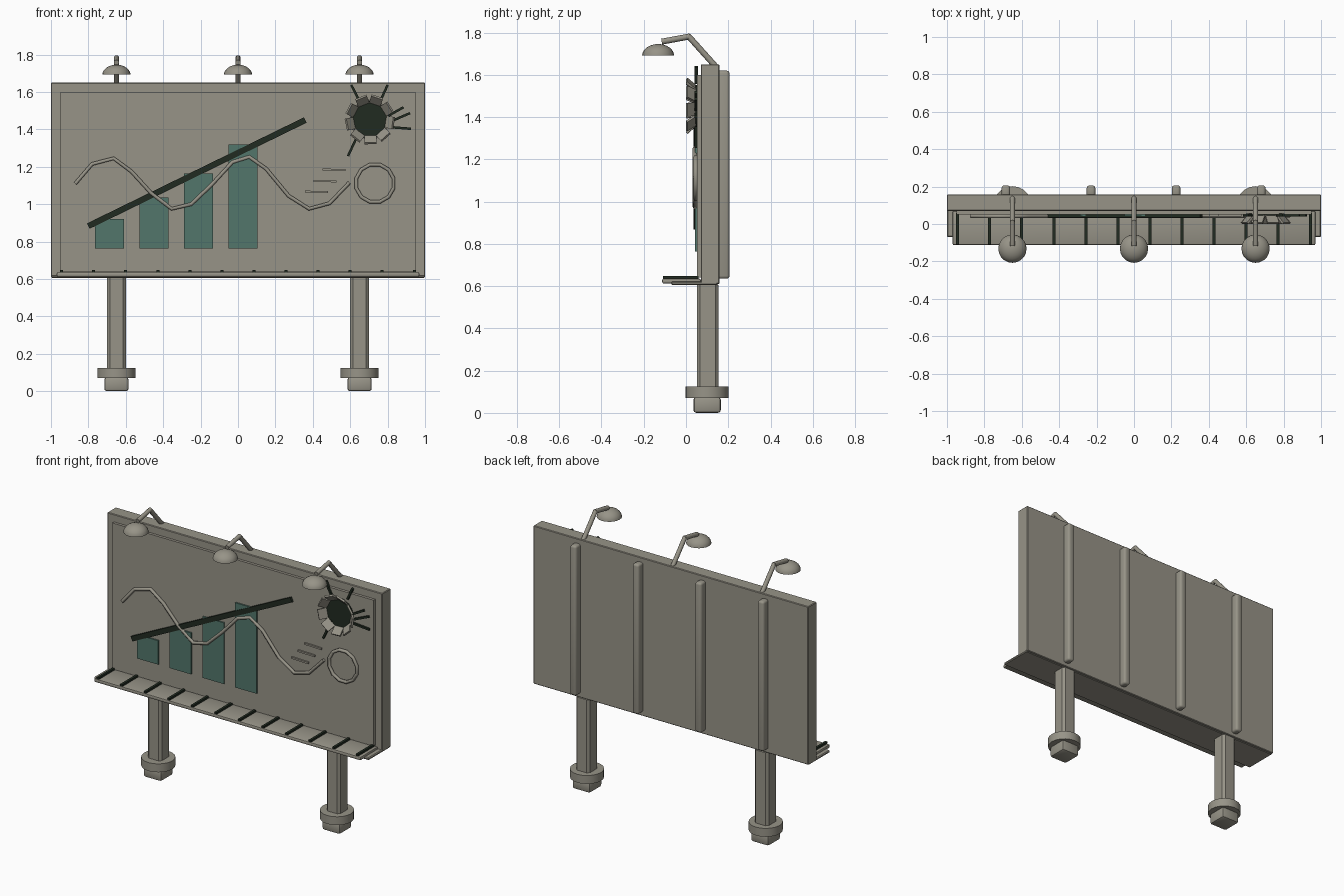
import bpy, bmesh, math
from mathutils import Vector, Matrix

old = bpy.data.objects.get("Cube")
if old:
    bpy.data.objects.remove(old)


def material(name, rgb):
    m = bpy.data.materials.new(name)
    m.use_nodes = True
    m.diffuse_color = (*rgb, 1)
    m.node_tree.nodes["Principled BSDF"].inputs["Base Color"].default_value = (*rgb, 1)
    return m


METAL = material("warm grey metal", (0.31, 0.295, 0.245))
TEAL = material("muted teal paint", (0.085, 0.18, 0.145))
DARK = material("dark green black", (0.015, 0.024, 0.015))


def finish(bm, name, mat, smooth=False):
    bmesh.ops.recalc_face_normals(bm, faces=bm.faces)
    me = bpy.data.meshes.new(name)
    bm.to_mesh(me)
    bm.free()
    me.materials.append(mat)
    ob = bpy.data.objects.new(name, me)
    bpy.context.collection.objects.link(ob)
    if smooth:
        bpy.ops.object.select_all(action='DESELECT')
        ob.select_set(True)
        bpy.context.view_layer.objects.active = ob
        bpy.ops.object.shade_smooth_by_angle(angle=math.radians(40))
    return ob


def box(name, x, y, z, mat=METAL, bevel=0, segments=1):
    """Box spanning the given (min, max) ranges."""
    bm = bmesh.new()
    spans = (x, y, z)
    size = [b - a for a, b in spans]
    mid = [(a + b) / 2 for a, b in spans]
    bmesh.ops.create_cube(bm, size=1, matrix=Matrix.Translation(mid) @ Matrix.Diagonal((*size, 1)))
    if bevel:
        bmesh.ops.bevel(bm, geom=bm.edges[:], offset=bevel, segments=segments, profile=0.5, affect='EDGES')
    return finish(bm, name, mat, segments > 1)


def rod(name, a, b, radius, mat=METAL, sides=12):
    """Cylinder between two points."""
    a, b = Vector(a), Vector(b)
    turn = (b - a).to_track_quat('Z', 'Y').to_matrix().to_4x4()
    bm = bmesh.new()
    bmesh.ops.create_cone(bm, cap_ends=True, segments=sides, radius1=radius, radius2=radius,
                          depth=(b - a).length, matrix=Matrix.Translation((a + b) / 2) @ turn)
    return finish(bm, name, mat, True)


def strip(name, a, b, width, y, mat):
    """Flat bar on the sign face between two (x, z) points; y is its (min, max)."""
    a, b = Vector(a), Vector(b)
    d = b - a
    mid = (a + b) / 2
    place = (Matrix.Translation((mid.x, sum(y) / 2, mid.y))
             @ Matrix.Rotation(-math.atan2(d.y, d.x), 4, 'Y')
             @ Matrix.Diagonal((d.length, y[1] - y[0], width, 1)))
    bm = bmesh.new()
    bmesh.ops.create_cube(bm, size=1, matrix=place)
    return finish(bm, name, mat)


def tube(name, points, radius, y, cyclic=False):
    """Thin tube following (x, z) points on the sign face."""
    cu = bpy.data.curves.new(name, 'CURVE')
    cu.dimensions = '3D'
    cu.bevel_depth = radius
    cu.bevel_resolution = 1
    cu.use_fill_caps = True
    sp = cu.splines.new('POLY')
    sp.points.add(len(points) - 1)
    for p, (px, pz) in zip(sp.points, points):
        p.co = (px, y, pz, 1)
    sp.use_cyclic_u = cyclic
    cu.materials.append(METAL)
    ob = bpy.data.objects.new(name, cu)
    bpy.context.collection.objects.link(ob)
    bpy.ops.object.select_all(action='DESELECT')
    ob.select_set(True)
    bpy.context.view_layer.objects.active = ob
    bpy.ops.object.convert(target='MESH')


# Board and raised front panel
box("board", (-1, 1), (0.07, 0.158), (0.61, 1.65), bevel=0.004)
box("front_panel", (-0.95, 0.95), (0.052, 0.08), (0.64, 1.6))

# Posts with collars and feet
for side, s in (("right", -1), ("left", 1)):
    cx = s * 0.65
    box(side + "_post", (cx - 0.05, cx + 0.05), (0.052, 0.154), (0.05, 0.62), bevel=0.015)
    rod(side + "_collar", (cx, 0.1, 0.07), (cx, 0.1, 0.125), 0.102, sides=20)
    box(side + "_foot", (cx - 0.065, cx + 0.065), (0.035, 0.165), (0, 0.075), bevel=0.014, segments=2)

# Back ribs
for i, x in enumerate((-0.685, -0.23, 0.225, 0.68)):
    box(f"back_rib_{i + 1}", (x - 0.023, x + 0.023), (0.145, 0.206), (0.635, 1.62), bevel=0.014, segments=3)

# Walkway: support plate, deck and dark crossbars
box("walkway_base", (-1, 1), (-0.07, 0.15), (0.606, 0.622), bevel=0.005)
box("walkway_deck", (-0.97, 0.97), (-0.113, 0.07), (0.612, 0.636), bevel=0.008, segments=2)
for i in range(12):
    x = -0.943 + i * 0.1714
    box(f"walkway_bar_{i + 1}", (x - 0.008, x + 0.008), (-0.11, 0.06), (0.636, 0.649), DARK)

# Lamps on bent arms
for i, x in enumerate((-0.65, 0, 0.65)):
    rod(f"lamp_{i + 1}_lower_arm", (x, 0.14, 1.64), (x, 0.01, 1.785), 0.014)
    rod(f"lamp_{i + 1}_upper_arm", (x, 0.02, 1.782), (x, -0.115, 1.757), 0.014)
    bm = bmesh.new()
    bmesh.ops.create_uvsphere(bm, u_segments=20, v_segments=12, radius=1,
                              matrix=Matrix.Translation((x, -0.132, 1.69)) @ Matrix.Diagonal((0.076, 0.076, 0.056, 1)))
    cut = bmesh.ops.bisect_plane(bm, geom=bm.verts[:] + bm.edges[:] + bm.faces[:], dist=0.0001,
                                 plane_co=(0, 0, 1.692), plane_no=(0, 0, 1), clear_inner=True)
    rim = [e for e in cut["geom_cut"] if isinstance(e, bmesh.types.BMEdge)]
    bmesh.ops.edgeloop_fill(bm, edges=rim)
    finish(bm, f"lamp_{i + 1}_shade", METAL, True)

# Chart bars and rising line
for i, top in enumerate((0.92, 1.035, 1.165, 1.32)):
    x = -0.765 + i * 0.2385
    box(f"chart_bar_{i + 1}", (x, x + 0.155), (0.042, 0.06), (0.763, top), TEAL)
strip("rising_line", (-0.8, 0.883), (0.36, 1.45), 0.032, (0.036, 0.056), DARK)

# Wave tube, ring and motion dashes
wave = [(-0.87, 1.11), (-0.78, 1.215), (-0.665, 1.245), (-0.57, 1.175), (-0.465, 1.06),
        (-0.355, 0.975), (-0.25, 1.0), (-0.14, 1.105), (-0.03, 1.225), (0.06, 1.253),
        (0.15, 1.19), (0.27, 1.045), (0.38, 0.975), (0.49, 1.005), (0.595, 1.115)]
tube("wave_line", wave, 0.011, 0.042)
ring = [(0.732 + 0.103 * math.cos(a), 1.112 + 0.103 * math.sin(a))
        for a in (math.tau * (k + 0.5) / 12 for k in range(12))]
tube("ring", ring, 0.011, 0.046, True)
for i, (x, z) in enumerate(((0.452, 1.185), (0.404, 1.125), (0.358, 1.067))):
    strip(f"motion_dash_{i + 1}", (x, z), (x + 0.123, z - 0.003), 0.011, (0.041, 0.056), METAL)

# Torn hole: dark disc, bent-out petals and cracks
HX, HZ = 0.705, 1.452
rod("hole", (HX, 0.045, HZ), (HX, 0.06, HZ), 0.1, DARK, sides=18)
for i in range(9):
    bm = bmesh.new()
    place = (Matrix.Translation((HX, 0, HZ)) @ Matrix.Rotation(math.tau * (i + 0.2) / 9, 4, 'Y')
             @ Matrix.Translation((0.108, 0.024, 0)) @ Matrix.Rotation(math.radians(42), 4, 'Z')
             @ Matrix.Diagonal((0.012, 0.056, 0.064, 1)))
    bmesh.ops.create_cube(bm, size=1, matrix=place)
    finish(bm, f"hole_petal_{i + 1}", METAL)
cracks = [((0.645, 1.56), (0.605, 1.638)), ((0.765, 1.56), (0.8, 1.638)),
          ((0.79, 1.465), (0.885, 1.518)), ((0.8, 1.435), (0.92, 1.487)),
          ((0.8, 1.413), (0.925, 1.403)), ((0.65, 1.39), (0.588, 1.257))]
for i, (a, b) in enumerate(cracks):
    strip(f"crack_{i + 1}", a, b, 0.013, (0.04, 0.056), DARK)
